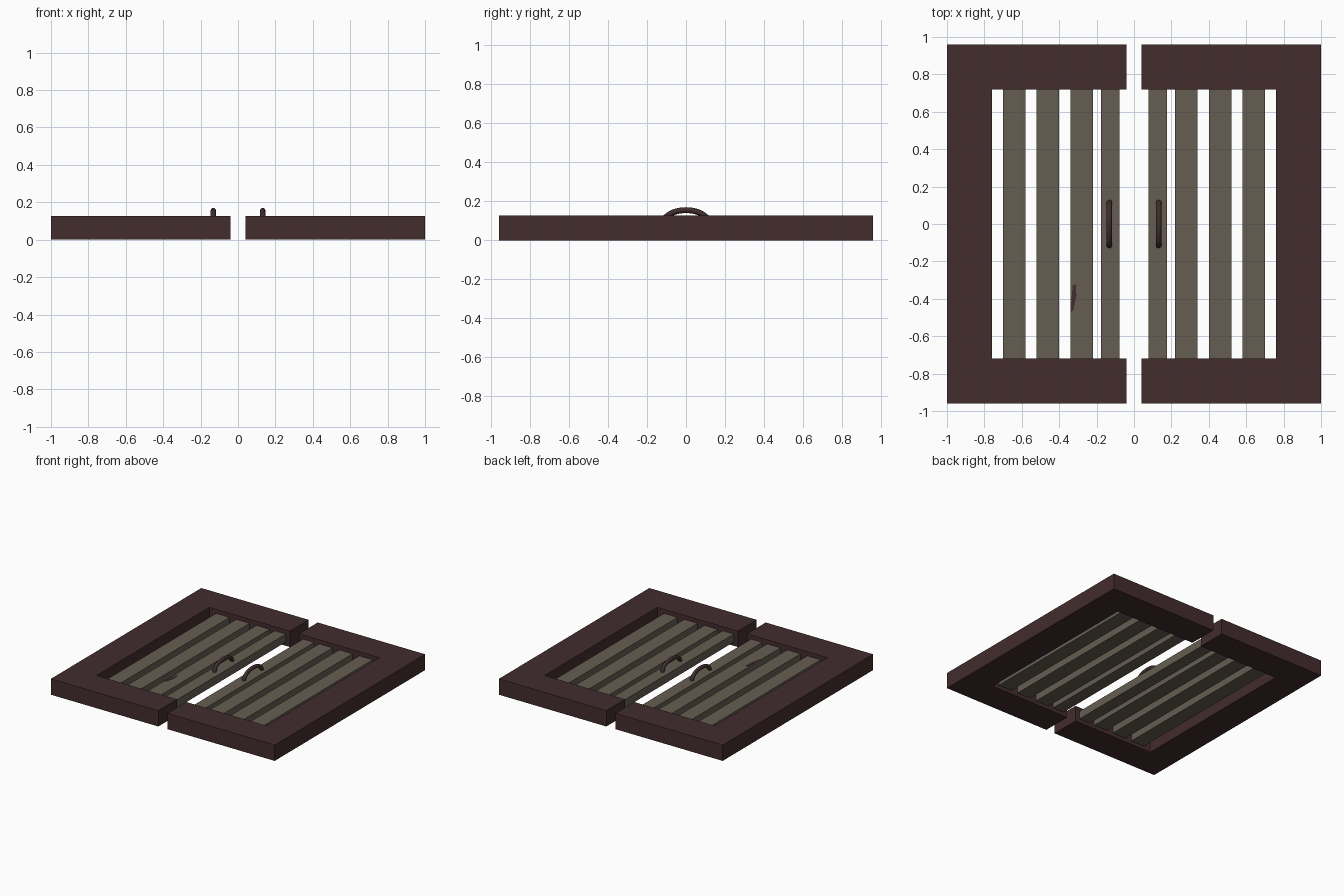
import bpy, bmesh, math
from mathutils import Vector

if "Cube" in bpy.data.objects:
    bpy.data.objects.remove(bpy.data.objects["Cube"])


def material(name, rgb):
    m = bpy.data.materials.new(name)
    m.diffuse_color = (*rgb, 1)
    m.use_nodes = True
    m.node_tree.nodes["Principled BSDF"].inputs["Base Color"].default_value = m.diffuse_color
    return m


FRAME = material("dark red brown wood", (0.056, 0.026, 0.027))
SLAT = material("grey olive wood", (0.130, 0.110, 0.083))
HANDLE = material("dark handle", (0.050, 0.025, 0.027))


def finish(bm, name, mat):
    bmesh.ops.recalc_face_normals(bm, faces=bm.faces)
    me = bpy.data.meshes.new(name)
    bm.to_mesh(me)
    bm.free()
    me.materials.append(mat)
    ob = bpy.data.objects.new(name, me)
    bpy.context.collection.objects.link(ob)
    return ob


def prism(name, outline, z0, z1, mat):
    """Extrude a flat outline from z0 up to z1."""
    bm = bmesh.new()
    face = bm.faces.new([bm.verts.new((x, y, z0)) for x, y in outline])
    top = bmesh.ops.extrude_face_region(bm, geom=[face])["geom"]
    bmesh.ops.translate(bm, vec=(0, 0, z1 - z0),
                        verts=[v for v in top if isinstance(v, bmesh.types.BMVert)])
    return finish(bm, name, mat)


def arch(name, x, mat, steps=20, sides=12, r=0.015):
    """Half-ellipse tube standing on the slat."""
    bm = bmesh.new()
    rings = []
    for i in range(steps + 1):
        a = math.pi * i / steps
        c = Vector((x, 0.115 * math.cos(a), 0.09 + 0.065 * math.sin(a)))
        n = Vector((0, 0.065 * math.cos(a), 0.115 * math.sin(a))).normalized()
        rings.append([bm.verts.new(c + n * r * math.cos(t) + Vector((r * math.sin(t), 0, 0)))
                      for t in (2 * math.pi * k / sides for k in range(sides))])
    for p, q in zip(rings, rings[1:]):
        for k in range(sides):
            bm.faces.new((p[k], p[k - 1], q[k - 1], q[k])).smooth = True
    bm.faces.new(rings[0])
    bm.faces.new(rings[-1])
    return finish(bm, name, mat)


# C-shaped frame half, open toward the middle gap
c_shape = [(0.04, -0.96), (1, -0.96), (1, 0.96), (0.04, 0.96),
           (0.04, 0.72), (0.76, 0.72), (0.76, -0.72), (0.04, -0.72)]
slats = [(0.077, 0.177), (0.22, 0.34), (0.40, 0.52), (0.58, 0.70)]

for side, s in (("left", -1), ("right", 1)):
    prism(f"{side}_frame", [(s * x, y) for x, y in c_shape], 0, 0.128, FRAME)
    # slats recessed between the rails
    for i, (a, b) in enumerate(slats):
        prism(f"{side}_slat_{i + 1}",
              [(s * a, -0.72), (s * b, -0.72), (s * b, 0.72), (s * a, 0.72)],
              0.03, 0.095, SLAT)
    arch(f"{side}_handle", s * 0.132, HANDLE)

# small worn stain on one slat
prism("stain", [(-0.339, -0.47), (-0.324, -0.46), (-0.308, -0.38),
                (-0.312, -0.32), (-0.328, -0.33), (-0.334, -0.40)],
      0.094, 0.0965, FRAME)
